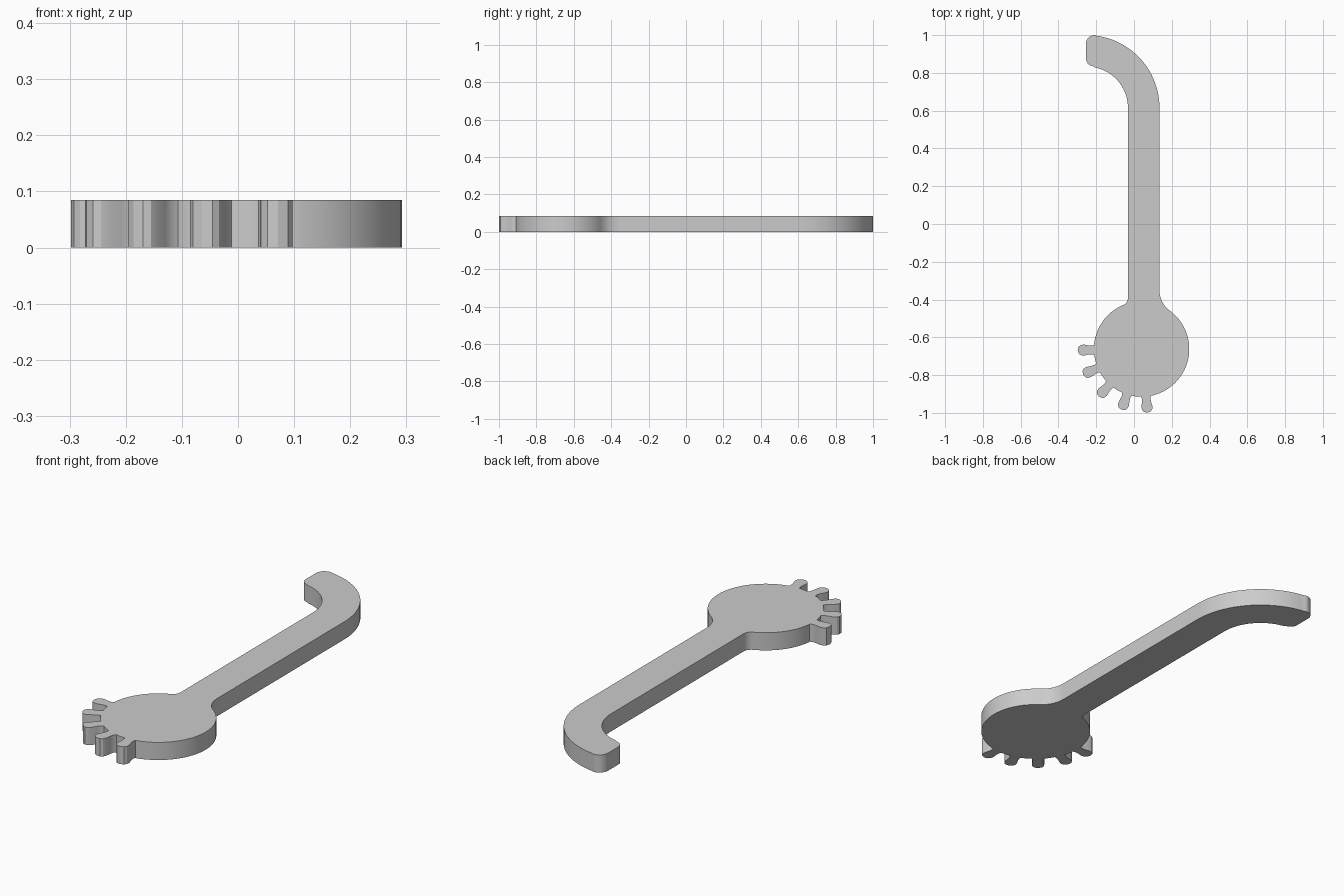
import bpy, bmesh
from math import sin, cos, radians, degrees, atan2, sqrt, hypot

if "Cube" in bpy.data.objects:
    bpy.data.objects.remove(bpy.data.objects["Cube"])

THICK = 0.085
CX, CY, R = 0.04, -0.662, 0.2525       # round head
LEFT, RIGHT = -0.032, 0.135            # shaft edges
HX, HY = -0.25, 0.615                  # hook bend centre
TEETH = [181, 203.5, 228, 252, 275.3]  # tooth directions
TOOTH_SIDE = [(0.250, 0.027), (0.262, 0.023), (0.28, 0.024), (0.305, 0.029),
              (0.322, 0.027), (0.333, 0.018)]


def arc(cx, cy, r, a0, a1, n):
    return [(cx + r * cos(radians(a0 + (a1 - a0) * i / n)),
             cy + r * sin(radians(a0 + (a1 - a0) * i / n))) for i in range(n + 1)]


def tooth(angle):
    a = radians(angle)
    side = [(r, -w) for r, w in TOOTH_SIDE]
    local = side + [(0.338, 0)] + [(r, -w) for r, w in reversed(side)]
    return [(CX + r * cos(a) - w * sin(a), CY + r * sin(a) + w * cos(a)) for r, w in local]


def fillet(edge_x, r, side):
    # centre of an arc touching both the shaft edge and the head
    fx = edge_x + side * r
    fy = CY + sqrt((R + r) ** 2 - (fx - CX) ** 2)
    return fx, fy, degrees(atan2(fy - CY, fx - CX))


# Outline, counter-clockwise: teeth with head arcs between them
pts = []
GAP = 7.6
for i, a in enumerate(TEETH):
    pts += tooth(a)
    if i < len(TEETH) - 1:
        pts += arc(CX, CY, R, a + GAP, TEETH[i + 1] - GAP, 3)

# Right of the head, fillet and outer hook bend
fx, fy, fa = fillet(RIGHT, 0.131, 1)
pts += arc(CX, CY, R, TEETH[-1] + GAP, 360 + fa, 36)
pts += arc(fx, fy, 0.131, fa + 180, 180, 10)[1:]
pts += arc(HX, HY, 0.385, 0, 82, 24)

# Rounded hook tip and inner bend
pts += arc(-0.209, 0.955, 0.045, 84, 180, 8)
pts += arc(-0.214, 0.876, 0.040, 180, 260, 8)
pts += arc(HX, HY, 0.218, 78, 0, 20)

# Left fillet and left of the head
fx, fy, fa = fillet(LEFT, 0.04, -1)
pts += arc(fx, fy, 0.04, 0, fa - 180, 8)
pts += arc(CX, CY, R, fa, TEETH[0] - GAP, 16)[1:]

# Flat plate extruded from the outline
bm = bmesh.new()
face = bm.faces.new([bm.verts.new((x, y, 0)) for x, y in pts])
ext = bmesh.ops.extrude_face_region(bm, geom=[face], use_keep_orig=True)
top = [v for v in ext["geom"] if isinstance(v, bmesh.types.BMVert)]
bmesh.ops.translate(bm, verts=top, vec=(0, 0, THICK))
bmesh.ops.recalc_face_normals(bm, faces=bm.faces)
mesh = bpy.data.meshes.new("toothed_hook_lever")
bm.to_mesh(mesh)
bm.free()
lever = bpy.data.objects.new("toothed_hook_lever", mesh)
bpy.context.collection.objects.link(lever)
bpy.context.view_layer.objects.active = lever
lever.select_set(True)
bpy.ops.object.shade_smooth_by_angle(angle=radians(30))
